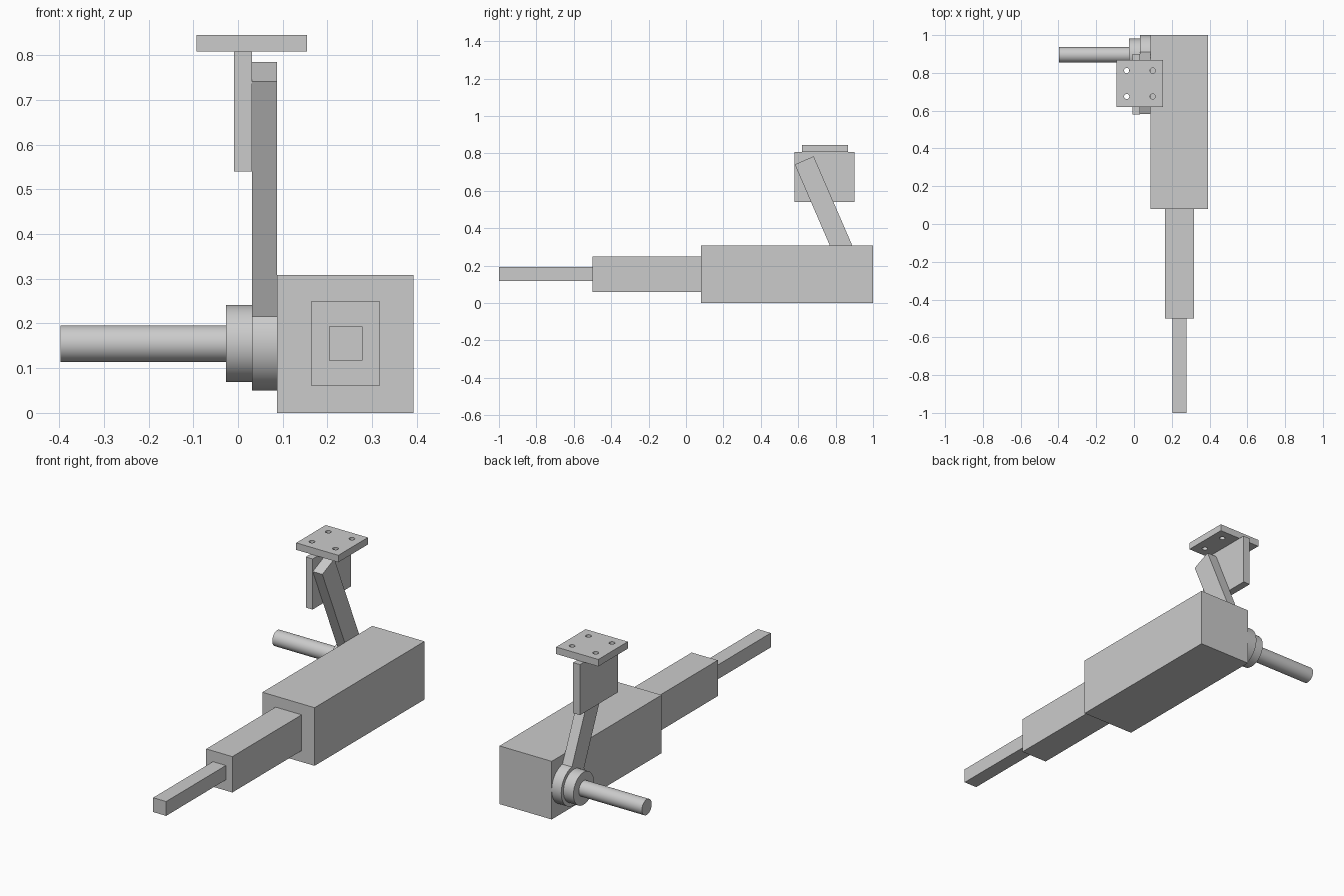
import bpy
from math import radians, pi, sin, cos

if "Cube" in bpy.data.objects:
    bpy.data.objects.remove(bpy.data.objects["Cube"], do_unlink=True)

# One plain grey for the whole model
grey = bpy.data.materials.new("plain_grey")
grey.use_nodes = True
colour = (0.6, 0.6, 0.6, 1)
grey.diffuse_color = colour
grey.node_tree.nodes["Principled BSDF"].inputs["Base Color"].default_value = colour


def finish(name):
    obj = bpy.context.object
    obj.name = name
    obj.data.materials.append(grey)
    return obj


def box(name, xs, ys, zs):
    """Box between the given ranges on each axis."""
    ranges = (xs, ys, zs)
    bpy.ops.mesh.primitive_cube_add(size=1, location=[(a + b) / 2 for a, b in ranges])
    obj = finish(name)
    obj.scale = [b - a for a, b in ranges]
    bpy.ops.object.transform_apply(location=False, rotation=False, scale=True)
    return obj


def rod(name, xs, radius, y, z):
    """Smooth cylinder lying along x."""
    bpy.ops.mesh.primitive_cylinder_add(
        vertices=64, radius=radius, depth=xs[1] - xs[0],
        location=(sum(xs) / 2, y, z), rotation=(0, pi / 2, 0))
    obj = finish(name)
    bpy.ops.object.shade_smooth_by_angle(angle=radians(30))
    return obj


# Telescoping housing, stepping down toward the front
box("main_housing", (0.087, 0.393), (0.08, 1.0), (0, 0.308))
box("middle_stage", (0.164, 0.317), (-0.5, 0.08), (0.06, 0.25))
box("front_stage", (0.203, 0.279), (-1.0, -0.5), (0.117, 0.193))

# Pivot on the side of the housing
PIVOT_Y, PIVOT_Z = 0.895, 0.155
rod("pivot_hub", (0.031, 0.087), 0.105, PIVOT_Y, PIVOT_Z)
rod("pivot_collar", (-0.027, 0.031), 0.086, PIVOT_Y, PIVOT_Z)
rod("side_shaft", (-0.397, -0.027), 0.041, PIVOT_Y, PIVOT_Z)

# Tilted arm rising from the pivot
TILT, LENGTH = radians(23.4), 0.662
arm = box("tilted_arm", (0.031, 0.087), (-0.055, 0.055), (0, LENGTH))
arm.rotation_euler.x = TILT
arm.location.y = PIVOT_Y - sin(TILT) * LENGTH / 2
arm.location.z = PIVOT_Z + cos(TILT) * LENGTH / 2

# Upright bracket and drilled mounting plate
box("bracket_panel", (-0.009, 0.031), (0.58, 0.90), (0.54, 0.808))
plate = box("mounting_plate", (-0.093, 0.154), (0.62, 0.867), (0.808, 0.845))
for x in (-0.039, 0.099):
    for y in (0.675, 0.812):
        bpy.ops.mesh.primitive_cylinder_add(vertices=32, radius=0.014, depth=0.1,
                                            location=(x, y, 0.826))
        cutter = finish("hole_cutter")
        cutter.hide_render = True
        drill = plate.modifiers.new("drill_hole", "BOOLEAN")
        drill.operation = "DIFFERENCE"
        drill.solver = "EXACT"
        drill.object = cutter
        bpy.context.view_layer.objects.active = plate
        bpy.ops.object.modifier_apply(modifier=drill.name)
        bpy.data.objects.remove(cutter, do_unlink=True)
